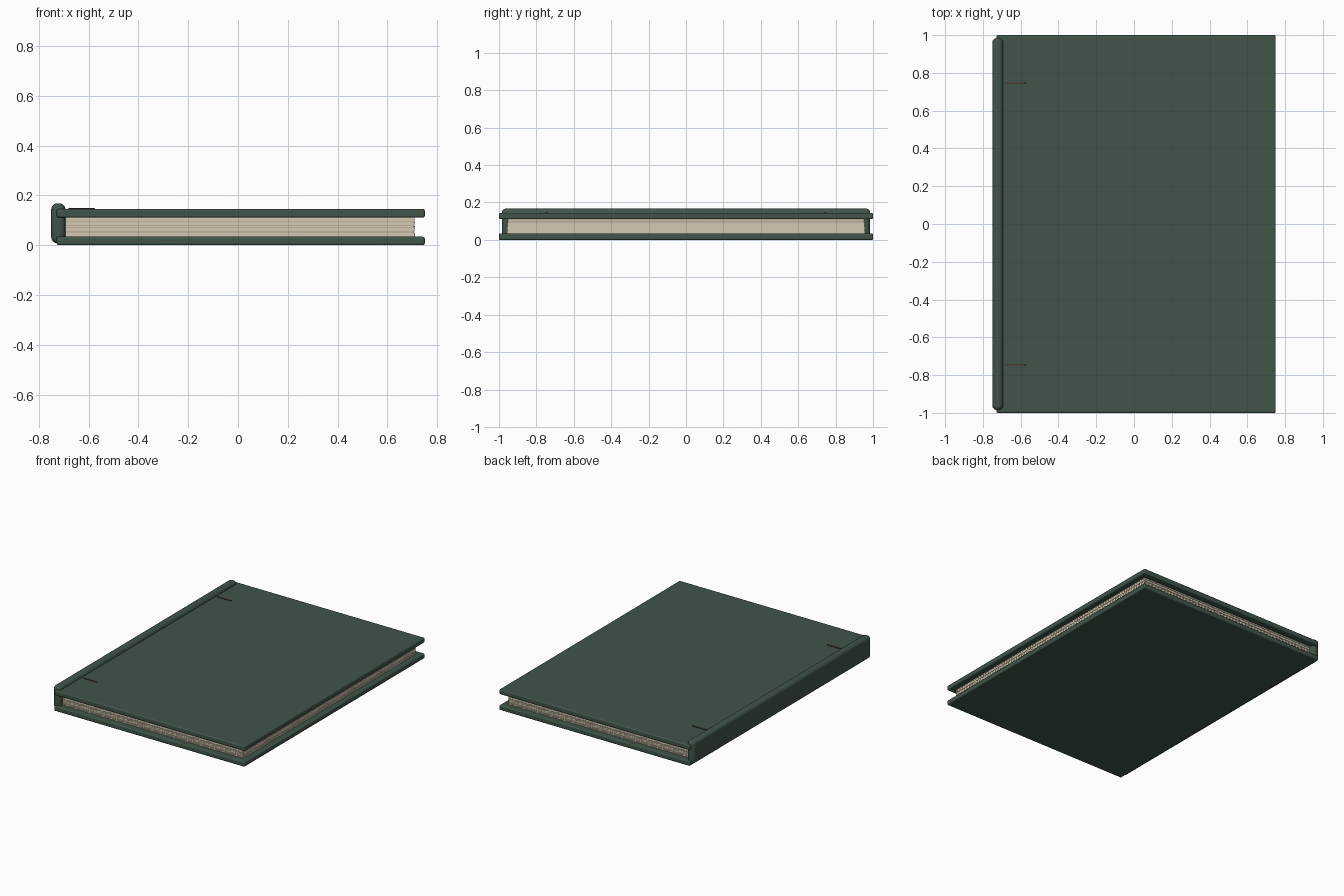
import bpy, random

if "Cube" in bpy.data.objects:
    bpy.data.objects.remove(bpy.data.objects["Cube"])
random.seed(4)


def material(name, rgb):
    m = bpy.data.materials.new(name)
    m.diffuse_color = (*rgb, 1)
    m.use_nodes = True
    m.node_tree.nodes["Principled BSDF"].inputs["Base Color"].default_value = m.diffuse_color
    return m


green = material("green_cloth", (0.052, 0.09, 0.066))
paper = material("paper", (0.66, 0.58, 0.45))
shade = material("page_gap", (0.42, 0.36, 0.28))
brown = material("brown_thread", (0.07, 0.04, 0.025))


def box(name, x, y, z, mat, bevel=0.0, segments=3):
    bpy.ops.mesh.primitive_cube_add(
        size=1, location=[(a + b) / 2 for a, b in (x, y, z)])
    o = bpy.context.object
    o.name = name
    o.scale = [b - a for a, b in (x, y, z)]
    bpy.ops.object.transform_apply(location=False, rotation=False, scale=True)
    o.data.materials.append(mat)
    if bevel:
        m = o.modifiers.new("bevel", 'BEVEL')
        m.width = bevel
        m.segments = segments
        bpy.ops.object.shade_smooth_by_angle()
    return o


# Covers
for name, z in (("back_cover", (0, 0.034)), ("front_cover", (0.111, 0.145))):
    box(name, (-0.728, 0.75), (-1, 1), z, green, 0.007)

# Rounded spine, standing slightly proud of the front cover
box("spine", (-0.75, -0.693), (-0.985, 0.985), (0.008, 0.168), green, 0.024, 5)

# Page block: solid core with slightly uneven sheets around it
box("page_core", (-0.70, 0.705), (-0.951, 0.951), (0.033, 0.112), shade)
count, z0, z1 = 14, 0.034, 0.111
pitch = (z1 - z0) / count
for i in range(count):
    dx, dy = random.uniform(0, 0.003), random.uniform(0, 0.003)
    z = z0 + i * pitch
    box(f"page_{i + 1:02d}", (-0.69, 0.711 - dx), (-0.957 + dy, 0.957 - dy),
        (z, z + pitch * 0.86), paper)

# Short hinge stitches on the front cover
for name, y in (("lower_stitch", -0.745), ("upper_stitch", 0.745)):
    box(name, (-0.68, -0.575), (y - 0.005, y + 0.005), (0.14, 0.149), brown, 0.001, 1)
